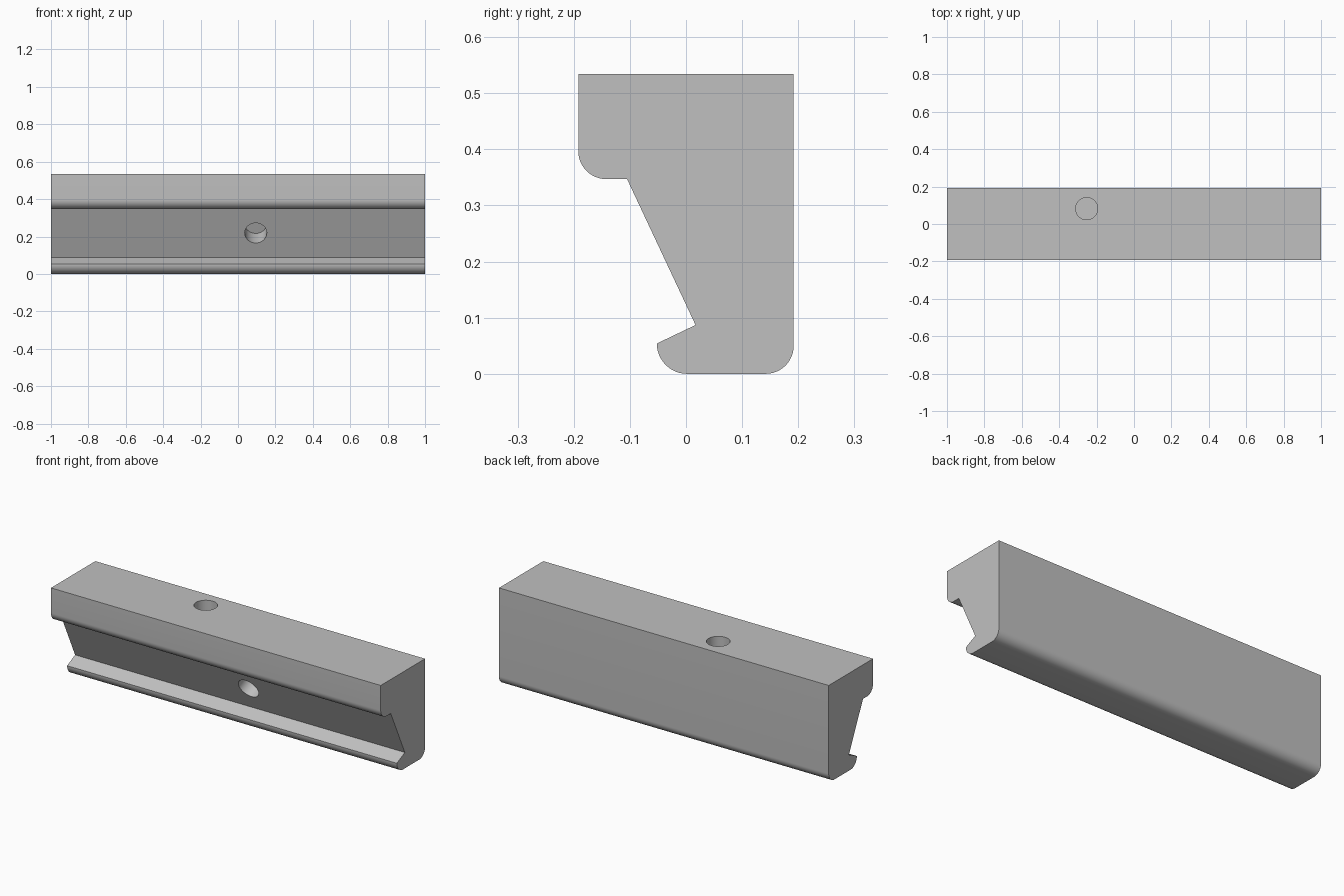
import bpy, bmesh
from math import sin, cos, pi, radians
from mathutils import Vector

cube = bpy.data.objects.get("Cube")
if cube:
    bpy.data.objects.remove(cube, do_unlink=True)

grey = bpy.data.materials.new("plain grey")
grey.use_nodes = True
colour = (0.53, 0.53, 0.53, 1)
grey.diffuse_color = colour
grey.node_tree.nodes["Principled BSDF"].inputs["Base Color"].default_value = colour


def arc(cy, cz, r, start, steps=12):
    """Quarter arc running clockwise from the start angle in degrees."""
    angles = [radians(start) - pi / 2 * i / steps for i in range(steps + 1)]
    return [(cy + r * cos(a), cz + r * sin(a)) for a in angles]


# Clockwise cross-section: square top, rounded lower corners, angled groove
profile = [(-0.192, 0.534), (0.192, 0.534)]
profile += arc(0.142, 0.05, 0.05, 0)
profile += arc(0.002, 0.054, 0.054, 270)
profile += [(0.017, 0.087), (-0.105, 0.347)]
profile += arc(-0.142, 0.397, 0.05, 270)

# Rail body extruded along its length
bm = bmesh.new()
end = bm.faces.new([bm.verts.new((-1, y, z)) for y, z in profile])
moved = bmesh.ops.extrude_face_region(bm, geom=[end], use_keep_orig=True)["geom"]
bmesh.ops.translate(bm, vec=(2, 0, 0),
                    verts=[v for v in moved if isinstance(v, bmesh.types.BMVert)])
bmesh.ops.recalc_face_normals(bm, faces=bm.faces)
mesh = bpy.data.meshes.new("rail_body")
bm.to_mesh(mesh)
bm.free()
mesh.materials.append(grey)
rail = bpy.data.objects.new("rail_body", mesh)
bpy.context.collection.objects.link(rail)


def drill(name, mouth, outward, depth=0.12, radius=0.059):
    """Blind hole cut inwards from a point on the surface."""
    outward = Vector(outward).normalized()
    over = 0.04
    bpy.ops.mesh.primitive_cylinder_add(
        vertices=48, radius=radius, depth=depth + over,
        location=Vector(mouth) + outward * (over - depth) / 2,
        rotation=outward.to_track_quat('Z', 'Y').to_euler())
    cutter = bpy.context.object
    cutter.name = name
    cutter.data.materials.append(grey)
    cutter.hide_render = True
    cutter.hide_set(True)
    cut = rail.modifiers.new(name, 'BOOLEAN')
    cut.operation = 'DIFFERENCE'
    cut.solver = 'EXACT'
    cut.object = cutter
    return cutter


# Round holes in the top and square to the sloping groove face
cutters = [drill("top_hole_cutter", (-0.253, 0.082, 0.534), (0, 0, 1)),
           drill("groove_hole_cutter", (0.095, -0.045, 0.219), (0, -0.26, -0.122))]

# Apply the cuts, then smooth the rounded faces
bpy.ops.object.select_all(action='DESELECT')
rail.select_set(True)
bpy.context.view_layer.objects.active = rail
for cutter in cutters:
    bpy.ops.object.modifier_apply(modifier=cutter.name)
    bpy.data.objects.remove(cutter, do_unlink=True)
bpy.ops.object.shade_smooth_by_angle(angle=radians(30))
